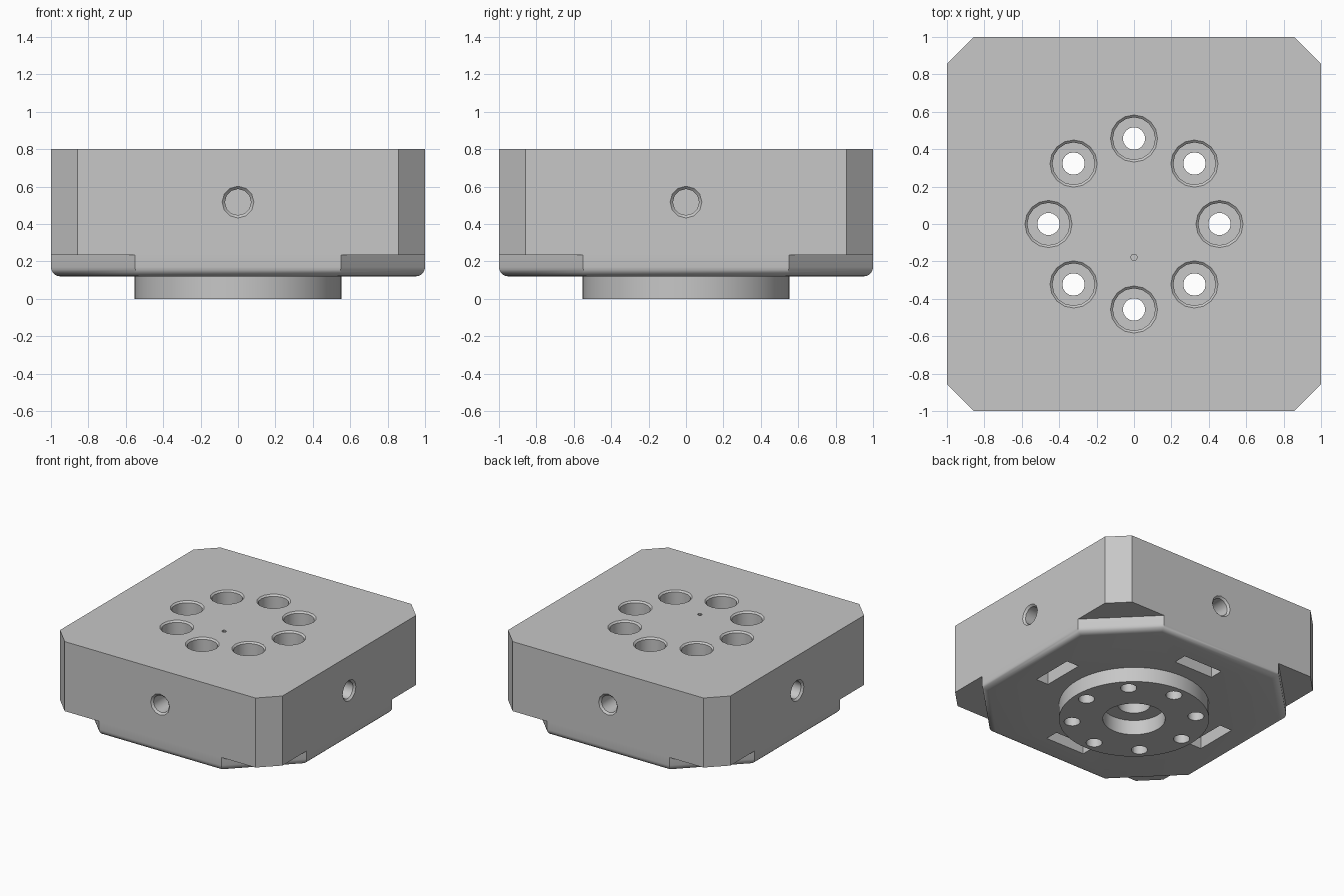
import bpy, bmesh
from math import cos, sin, pi, radians
from mathutils import Matrix, Vector

if "Cube" in bpy.data.objects:
    bpy.data.objects.remove(bpy.data.objects["Cube"], do_unlink=True)

grey = bpy.data.materials.new("machined_grey")
grey.use_nodes = True
colour = (0.57, 0.57, 0.57, 1)
grey.diffuse_color = colour
grey.node_tree.nodes["Principled BSDF"].inputs["Base Color"].default_value = colour

TOP, STEP, BASE = 0.8, 0.235, 0.12


def make_object(name, bm):
    bmesh.ops.recalc_face_normals(bm, faces=bm.faces[:])
    mesh = bpy.data.meshes.new(name)
    bm.to_mesh(mesh)
    bm.free()
    mesh.materials.append(grey)
    obj = bpy.data.objects.new(name, mesh)
    bpy.context.collection.objects.link(obj)
    return obj


def cut_square(bm, corner, z0, z1):
    """Square prism of half width 1 with its corners cut off at +-corner."""
    ring = []
    for i in range(4):
        turn = Matrix.Rotation(i * pi / 2, 3, 'Z')
        ring += [turn @ Vector((1, -corner, z0)), turn @ Vector((1, corner, z0))]
    base = bm.faces.new([bm.verts.new(p) for p in ring])
    grown = bmesh.ops.extrude_face_region(bm, geom=[base], use_keep_orig=True)
    verts = [g for g in grown["geom"] if isinstance(g, bmesh.types.BMVert)]
    bmesh.ops.translate(bm, verts=verts, vec=(0, 0, z1 - z0))
    return base


def lathe(bm, profile, sides, matrix=Matrix()):
    """Closed solid turned about z from (radius, z) points."""
    rings = []
    for r, z in profile:
        rings.append([bm.verts.new(matrix @ Vector((r * cos(2 * pi * i / sides),
                                                    r * sin(2 * pi * i / sides), z)))
                      for i in range(sides)])
    for a, b in zip(rings, rings[1:]):
        for i in range(sides):
            j = (i + 1) % sides
            bm.faces.new((a[i], a[j], b[j], b[i]))
    bm.faces.new(rings[0])
    bm.faces.new(rings[-1])


def combine(target, tool, operation):
    mod = target.modifiers.new(tool.name, 'BOOLEAN')
    mod.operation = operation
    mod.solver = 'EXACT'
    mod.object = tool
    tool.hide_render = True
    bpy.context.view_layer.objects.active = target
    bpy.ops.object.modifier_apply(modifier=mod.name)
    bpy.data.objects.remove(tool, do_unlink=True)


# Main block with chamfered corners
bm = bmesh.new()
cut_square(bm, 0.857, STEP, TOP)
block = make_object("mounting_block", bm)

# Octagonal lower plate with rounded bottom rim
bm = bmesh.new()
bottom = cut_square(bm, 0.55, BASE, STEP)
bmesh.ops.bevel(bm, geom=list(bottom.edges), offset=0.05, segments=5,
                profile=0.5, affect='EDGES')
combine(block, make_object("lower_plate", bm), 'UNION')

# Round locating flange
bm = bmesh.new()
lathe(bm, [(0.553, 0), (0.553, BASE)], 64)
combine(block, make_object("flange", bm), 'UNION')

# All drilled holes and milled pockets
bm = bmesh.new()

# Ring of counterbored bolt holes with chamfered mouths
for i in range(8):
    a = i * pi / 4
    lathe(bm, [(0.06, -0.1), (0.06, 0.35), (0.113, 0.35), (0.113, TOP - 0.012),
               (0.126, TOP), (0.126, TOP + 0.1)], 16,
          Matrix.Translation((0.457 * cos(a), 0.457 * sin(a), 0)))

# Stepped centre bore and small marker hole
lathe(bm, [(0.23, -0.1), (0.23, 0.12), (0.12, 0.12), (0.12, 0.4)], 32)
lathe(bm, [(0.017, 0.6), (0.017, TOP + 0.1)], 10, Matrix.Translation((0, -0.178, 0)))

for i in range(4):
    turn = Matrix.Rotation(i * pi / 2, 4, 'Z')
    # Side port, chamfered at the mouth
    port = turn @ Matrix.Translation((0, 0, 0.517)) @ Matrix.Rotation(radians(90), 4, 'Y')
    lathe(bm, [(0.07, 0.7), (0.07, 0.985), (0.085, 1.0), (0.085, 1.1)], 12, port)
    # Underside key slot
    slot = turn @ Matrix.Translation((0.735, 0, 0.14)) @ Matrix.Diagonal((0.11, 0.35, 0.2, 1))
    bmesh.ops.create_cube(bm, size=1, matrix=slot)
combine(block, make_object("hole_cutters", bm), 'DIFFERENCE')

# Smooth the round surfaces, keep machined edges sharp
bpy.ops.object.select_all(action='DESELECT')
block.select_set(True)
bpy.context.view_layer.objects.active = block
bpy.ops.object.shade_smooth_by_angle(angle=radians(32))
